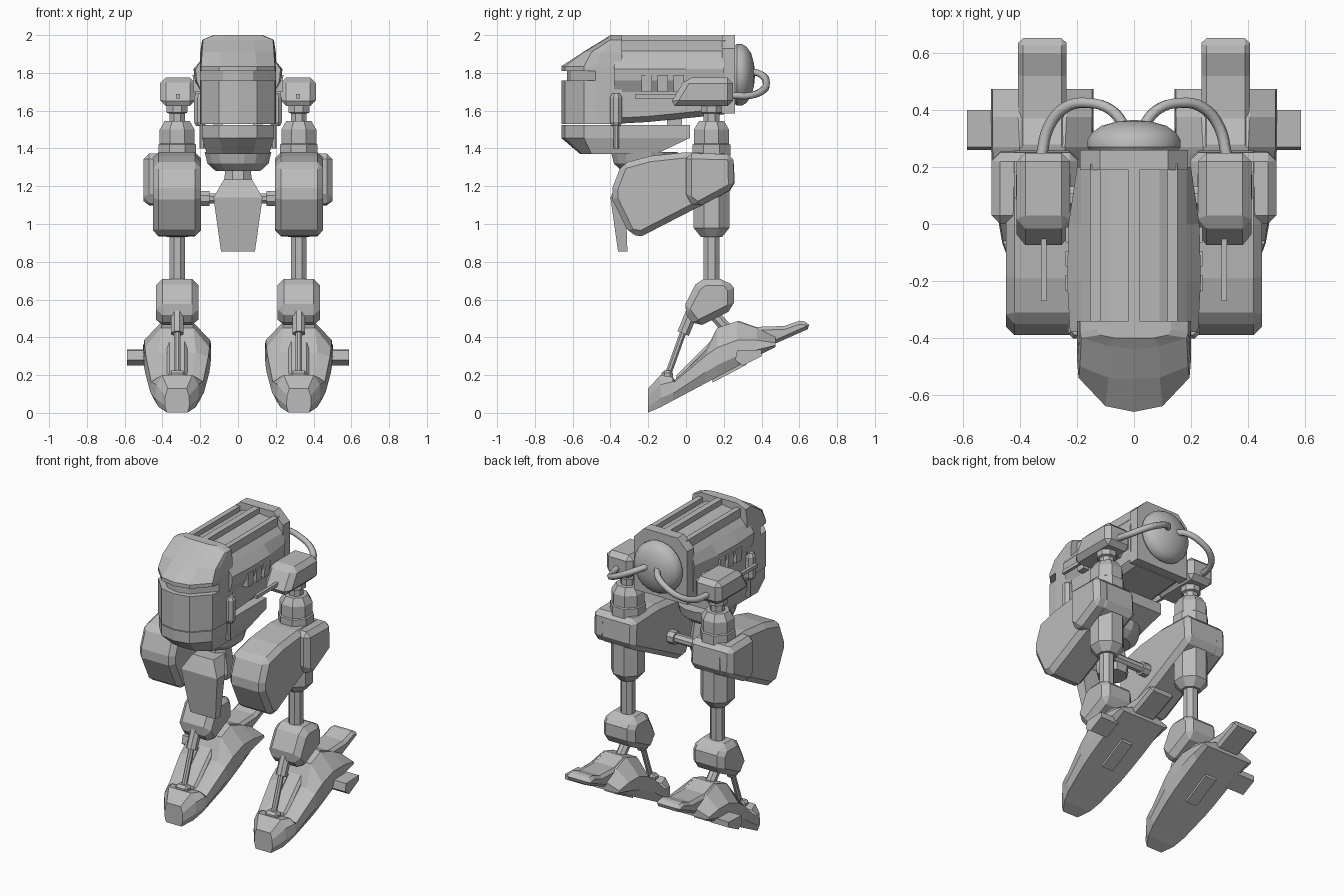
import bpy, bmesh, math
from mathutils import Vector

if "Cube" in bpy.data.objects:
    bpy.data.objects.remove(bpy.data.objects["Cube"])

grey = bpy.data.materials.new("armour grey")
grey.use_nodes = True
grey.diffuse_color = (0.5, 0.5, 0.5, 1)
grey.node_tree.nodes["Principled BSDF"].inputs["Base Color"].default_value = (0.5, 0.5, 0.5, 1)

LEG_X, LEG_Y = 0.322, 0.135


def loft(name, rings, mirror=False, bevel=0, smooth=False):
    """Skin equal-length rings of points and cap both ends."""
    bm = bmesh.new()
    rows = [[bm.verts.new(p) for p in ring] for ring in rings]
    n = len(rows[0])
    for a, b in zip(rows, rows[1:]):
        for i in range(n):
            j = (i + 1) % n
            bm.faces.new((a[i], a[j], b[j], b[i]))
    bm.faces.new(rows[0][::-1])
    bm.faces.new(rows[-1])
    bmesh.ops.recalc_face_normals(bm, faces=bm.faces)
    mesh = bpy.data.meshes.new(name)
    bm.to_mesh(mesh)
    bm.free()
    mesh.materials.append(grey)
    ob = bpy.data.objects.new(name, mesh)
    bpy.context.collection.objects.link(ob)
    if bevel:
        m = ob.modifiers.new("chamfer", 'BEVEL')
        m.width, m.segments, m.limit_method = bevel, 1, 'ANGLE'
        m.angle_limit = math.radians(50)
    if mirror:
        ob.modifiers.new("mirror", 'MIRROR').use_mirror_merge = False
    if smooth:
        bpy.ops.object.select_all(action='DESELECT')
        ob.select_set(True)
        bpy.context.view_layer.objects.active = ob
        bpy.ops.object.shade_smooth_by_angle(angle=math.radians(35))


def prism(name, profile, x0, x1, mirror=True, bevel=0):
    """Side profile (y, z) extruded across x."""
    loft(name, [[(x, y, z) for y, z in profile] for x in (x0, x1)], mirror, bevel)


def box(name, x, y, z, mirror=True, bevel=0):
    prof = [(y[0], z[0]), (y[1], z[0]), (y[1], z[1]), (y[0], z[1])]
    prism(name, prof, x[0], x[1], mirror, bevel)


def turned(name, base, axis, rings, sides=8, mirror=True, smooth=False):
    """Rings of (radius, distance) along an axis."""
    base, axis = Vector(base), Vector(axis).normalized()
    u = axis.cross(Vector((0, 1, 0)) if abs(axis.y) < 0.9 else Vector((1, 0, 0))).normalized()
    v = axis.cross(u)
    angles = [math.tau * (i + 0.5) / sides for i in range(sides)]
    loft(name, [[base + axis * d + (u * math.cos(a) + v * math.sin(a)) * r
                 for a in angles] for r, d in rings], mirror, smooth=smooth)


def rod(name, a, b, r, sides=8, mirror=True):
    d = Vector(b) - Vector(a)
    turned(name, a, d, [(r, 0), (r, d.length)], sides, mirror)


def plan(half, z):
    """Full plan outline from half points whose last one lies on the centre line."""
    return [(x, y, z) for x, y in half] + [(-x, y, z) for x, y in half[-2::-1]]


# Helmet with visor groove
face = [(.2, -.34), (.2, -.48), (.195, -.54), (.1, -.64), (0, -.66)]
groove = [(.2, -.34), (.2, -.48), (.165, -.52), (.08, -.61), (0, -.63)]
brow = [(.2, -.34), (.195, -.45), (.19, -.5), (.09, -.54), (0, -.545)]
crown = [(.19, -.34), (.19, -.38), (.185, -.4), (.09, -.43), (0, -.44)]
cap = [(.13, -.34), (.13, -.37), (.12, -.39), (.07, -.4), (0, -.4)]
loft("helmet", [plan(face, 1.53), plan(face, 1.76), plan(groove, 1.761), plan(groove, 1.81),
                plan(face, 1.811), plan(face, 1.835), plan(brow, 1.91),
                plan(crown, 1.975), plan(cap, 2.0)])

# Jaw
jaw = [(.19, .02), (.19, -.54), (.1, -.64), (0, -.66)]
chin = [(.165, -.16), (.165, -.5), (.08, -.55), (0, -.56)]
loft("jaw", [plan(jaw, 1.525), plan(jaw, 1.455), plan(chin, 1.37)])
box("jaw_link", (.08, .13), (-.1, -.02), (1.5, 1.6))


# Body, bulging in the middle
def section(y, w, low):
    half = [(0, 1.965), (.09, 1.955), (.14, 1.93), (.185, 1.88), (w, 1.82),
            (w - .005, 1.76), (.195, 1.7), (.19, low + .03), (.15, low)]
    return [(x, y, z) for x, z in half] + [(-x, y, z) for x, z in half[:0:-1]]


loft("body", [section(-.38, .225, 1.53), section(-.2, .235, 1.54),
              section(0, .23, 1.56), section(.2, .2, 1.58)])
plate = [(.19, 1.585), (.19, 1.93), (.12, 2.0)]
plate += [(-x, z) for x, z in plate[::-1]]
loft("back_plate", [[(x, y, z) for x, z in plate] for y in (.19, .26)])
box("centre_fin", (-.02, .02), (-.385, .21), (1.94, 1.998), False)
box("side_fin", (.118, .152), (-.385, .21), (1.9, 1.972))

# Side louvres and vertical canisters
for i in range(3):
    y = -.235 + i * .085
    loft("louvre_%d" % (i + 1), [[(.19, y, z), (.19, y + .055, z), (x, y + .055, z), (x, y, z)]
                                 for z, x in ((1.7, .235), (1.79, .24))], True)
turned("canister", (.2, -.37, 0), (0, 0, 1),
       [(.025, 1.52), (.035, 1.54), (.035, 1.67), (.022, 1.69)])
rod("canister_pipe", (.19, -.37, 1.4), (.19, -.37, 1.53), .016)

# Rear dome and hoses
turned("rear_dome", (0, .25, 1.79), (0, 1, 0),
       [(.15, 0), (.165, .02), (.165, .045), (.15, .07), (.115, .095), (.06, .11), (.01, .115)],
       24, False, True)
curve = bpy.data.curves.new("hose", 'CURVE')
curve.dimensions = '3D'
curve.bevel_depth, curve.bevel_resolution, curve.resolution_u = .02, 1, 4
curve.use_fill_caps = True
path = [(.325, .24, 1.68), (.3, .34, 1.68), (.24, .41, 1.71),
        (.16, .425, 1.75), (.08, .4, 1.79), (.03, .34, 1.81)]
sp = curve.splines.new('BEZIER')
sp.bezier_points.add(len(path) - 1)
for p, co in zip(sp.bezier_points, path):
    p.co = co
    p.handle_left_type = p.handle_right_type = 'AUTO'
curve.materials.append(grey)
hose = bpy.data.objects.new("hose", curve)
bpy.context.collection.objects.link(hose)
hose.modifiers.new("mirror", 'MIRROR')

# Shoulder pods with barrels
prism("shoulder_pod", [(-.09, 1.625), (0, 1.775), (.25, 1.775), (.25, 1.625)], .225, .412, bevel=.03)
box("barrel", (.307, .327), (-.27, -.04), (1.665, 1.687))
rod("pod_axle", (.15, .09, 1.7), (.24, .09, 1.7), .045)

# Pelvis, loin plate and axle
turned("pelvis", (0, -.22, 0), (0, 0, 1), [(.12, 1.28), (.165, 1.32), (.18, 1.38)], 16, False)
turned("pelvis_column", (0, -.2, 0), (0, 0, 1), [(.09, 1.06), (.1, 1.1), (.07, 1.3)], 8, False)
loft("loin_plate", [[(-w, a, z), (w, a, z), (w, b, z), (-w, b, z)] for w, a, b, z in
                    ((.09, -.36, -.31, .855), (.13, -.4, -.32, 1.14), (.075, -.36, -.24, 1.235))])
rod("hip_axle", (-.22, -.12, 1.135), (.22, -.12, 1.135), .03, 8, False)
rod("axle_collar", (.15, -.12, 1.135), (.22, -.12, 1.135), .043)

# Thigh armour
prism("thigh", [(-.39, 1.19), (-.34, 1.32), (-.19, 1.36), (0, 1.38), (.25, 1.37), (.26, 1.19),
                (-.235, .935), (-.3, .945), (-.39, 1.13)], .197, .45, bevel=.03)
prism("thigh_outer_guard", [(0, 1.375), (.25, 1.37), (.255, 1.19), (.06, 1.085), (0, 1.13)],
      .36, .5, bevel=.03)

# Hip joint, shin and ankle
hub = (LEG_X, LEG_Y, 0)
turned("hip_joint", hub, (0, 0, 1), [(.108, 1.36), (.108, 1.42), (.1, 1.425), (.1, 1.5), (.072, 1.545)])
turned("hip_neck", hub, (0, 0, 1), [(.045, 1.53), (.045, 1.585), (.06, 1.59), (.06, 1.64)])
turned("knee_sleeve", hub, (0, 0, 1), [(.06, .93), (.103, .98), (.103, 1.25)])
turned("shin_rod", hub, (0, 0, 1), [(.045, .68), (.045, .96)])
prism("ankle", [(.05, .68), (.095, .71), (.215, .71), (.255, .66), (.255, .55),
                (.055, .45), (-.02, .545)], LEG_X - .113, LEG_X + .113, bevel=.035)
rod("front_piston_case", (LEG_X, .03, .53), (LEG_X, -.015, .42), .035)
rod("front_piston", (LEG_X, -.01, .44), (LEG_X, -.1, .19), .018)
box("piston_foot", (LEG_X - .045, LEG_X + .045), (-.13, -.07), (.13, .225), bevel=.015)
rod("rear_strut", (LEG_X, .14, .53), (LEG_X, .23, .43), .032)


# Foot: stations of y, half width, sole z, side z, deck half width, deck z
def foot_section(y, w, low, mid, t, top):
    half = [(w * .85, low), (w, low + (mid - low) * .4), (w * .97, mid), (t, top)]
    return [(LEG_X + x, y, z) for x, z in half] + [(LEG_X - x, y, z) for x, z in half[::-1]]


loft("foot", [foot_section(*s) for s in (
    (-.2, .065, .002, .09, .05, .13), (-.135, .115, .03, .15, .08, .2),
    (-.07, .14, .065, .165, .1, .19), (-.06, .142, .07, .165, .08, .175),
    (.1, .17, .155, .3, .1, .32), (.165, .176, .19, .345, .085, .45),
    (.27, .18, .245, .385, .08, .485), (.375, .18, .3, .385, .085, .45),
    (.475, .18, .35, .37, .085, .4))], True)
prism("foot_spine", [(-.06, .12), (-.05, .2), (.12, .37), (.2, .44), (.2, .25)],
      LEG_X - .055, LEG_X + .055, bevel=.015)
prism("heel_tail", [(.25, .48), (.28, .487), (.37, .455), (.52, .46), (.6, .488), (.645, .482),
                    (.66, .45), (.48, .37), (.3, .38)], LEG_X - .085, LEG_X + .085, bevel=.02)
prism("side_winglet", [(.26, .28), (.27, .33), (.4, .335), (.4, .3), (.3, .25)], .46, .587)
prism("sole_pad", [(.14, .16), (.32, .255), (.32, .29), (.14, .2)], LEG_X - .04, LEG_X + .04)
